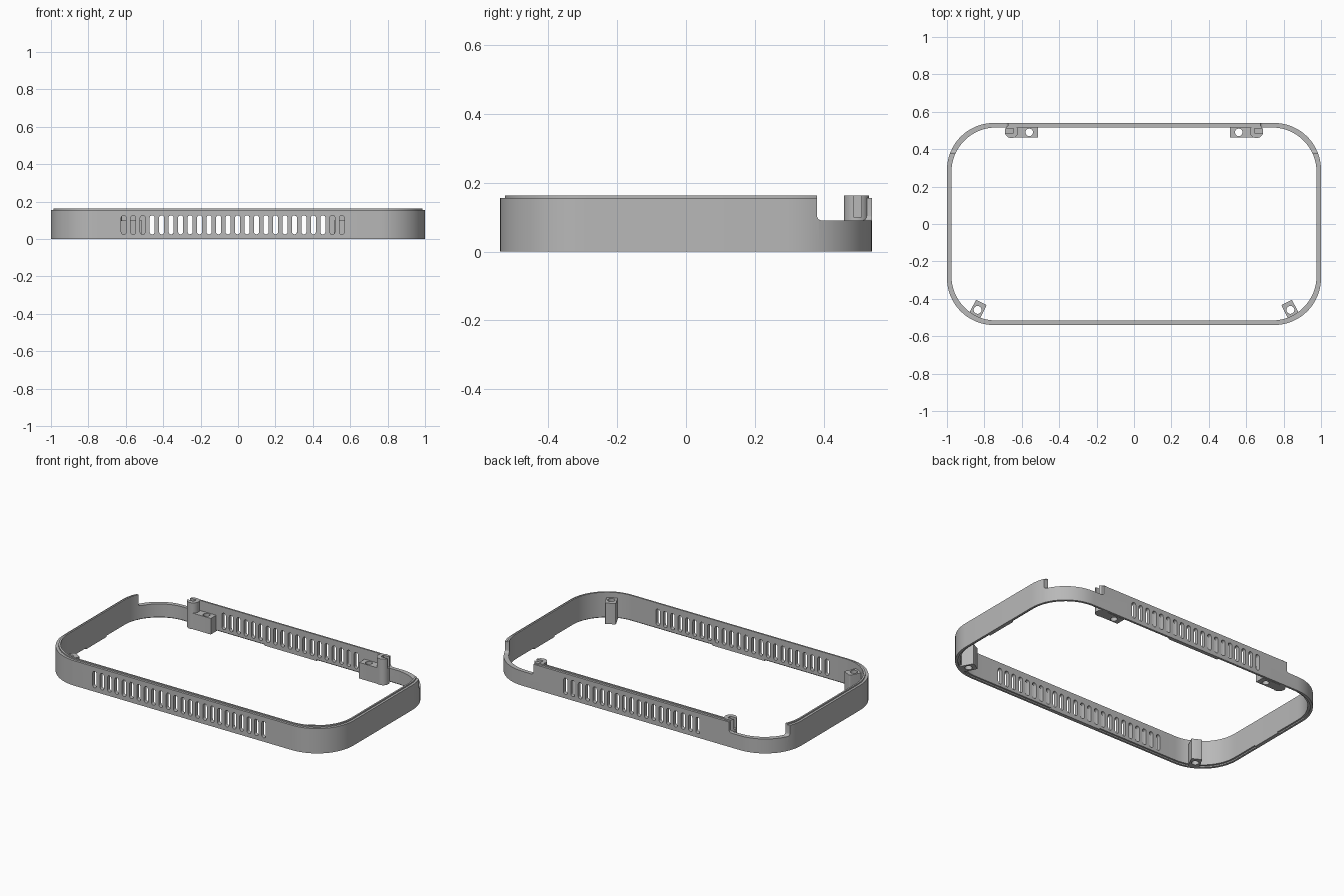
import bpy, bmesh, math
from mathutils import Matrix, Vector

cube = bpy.data.objects.get("Cube")
if cube:
    bpy.data.objects.remove(cube, do_unlink=True)

grey = bpy.data.materials.new("plain grey")
grey.use_nodes = True
grey.diffuse_color = (0.48, 0.48, 0.48, 1)
grey.node_tree.nodes["Principled BSDF"].inputs["Base Color"].default_value = grey.diffuse_color

HX, HY, R = 1.0, 0.54, 0.25      # half sizes and corner radius
WALL = 0.024                     # wall thickness
RIM, TOP = 0.155, 0.163          # shoulder and lip heights


def finish(name, bm):
    bmesh.ops.recalc_face_normals(bm, faces=bm.faces)
    me = bpy.data.meshes.new(name)
    bm.to_mesh(me)
    bm.free()
    me.materials.append(grey)
    ob = bpy.data.objects.new(name, me)
    bpy.context.collection.objects.link(ob)
    return ob


def add_box(bm, lo, hi):
    lo, hi = Vector(lo), Vector(hi)
    size = hi - lo
    mat = Matrix.Translation((lo + hi) / 2) @ Matrix.Diagonal((abs(size.x), abs(size.y), abs(size.z), 1))
    return bmesh.ops.create_cube(bm, size=1, matrix=mat)["verts"]


def box(name, lo, hi):
    bm = bmesh.new()
    add_box(bm, lo, hi)
    return finish(name, bm)


def cylinder(name, x, y, r, z0, z1):
    bm = bmesh.new()
    bmesh.ops.create_cone(bm, cap_ends=True, segments=32, radius1=r, radius2=r, depth=z1 - z0,
                          matrix=Matrix.Translation((x, y, (z0 + z1) / 2)))
    return finish(name, bm)


def combine(ob, other, op="DIFFERENCE"):
    # apply a boolean and discard the helper
    mod = ob.modifiers.new("cut", "BOOLEAN")
    mod.operation, mod.solver, mod.object = op, "EXACT", other
    deps = bpy.context.evaluated_depsgraph_get()
    me = bpy.data.meshes.new_from_object(ob.evaluated_get(deps))
    ob.modifiers.clear()
    ob.data = me
    bpy.data.objects.remove(other, do_unlink=True)


def rounded_ring(bm, inset, z):
    # inner corners are a little rounder than a true offset
    r = R - inset * 0.5
    cx, cy = HX - inset - r, HY - inset - r
    verts = []
    for k, (sx, sy) in enumerate(((1, 1), (-1, 1), (-1, -1), (1, -1))):
        for i in range(17):
            a = math.pi / 2 * (k + i / 16)
            verts.append(bm.verts.new((sx * cx + r * math.cos(a), sy * cy + r * math.sin(a), z)))
    return verts


# Frame: wall section swept round the rounded rectangle
section = [(0, 0), (0, RIM), (0.014, RIM), (0.014, TOP),
           (WALL, TOP), (WALL, 0.008), (0.013, 0.008), (0.013, 0)]
bm = bmesh.new()
rings = [rounded_ring(bm, *p) for p in section]
for j, a in enumerate(rings):
    b = rings[(j + 1) % len(rings)]
    n = len(a)
    for i in range(n):
        k = (i + 1) % n
        bm.faces.new((a[i], a[k], b[k], b[i]))
frame = finish("frame", bm)


# Vent slots in the front and back walls
def slots(first, count, y):
    bm = bmesh.new()
    r, low, high = 0.0135, 0.038, 0.113
    for s in range(count):
        x = first + s * 0.0507
        loop = []
        for base, start in ((high, 0), (low, math.pi)):
            for i in range(9):
                a = start + math.pi * i / 8
                loop.append(bm.verts.new((x + r * math.cos(a), y - 0.06, base + r * math.sin(a))))
        face = bm.faces.new(loop)
        out = bmesh.ops.extrude_face_region(bm, geom=[face])["geom"]
        bmesh.ops.translate(bm, vec=(0, 0.12, 0),
                            verts=[v for v in out if isinstance(v, bmesh.types.BMVert)])
    return finish("slot_cutter", bm)


combine(frame, slots(-0.611, 24, -HY))
combine(frame, slots(-0.459, 19, HY))

# Lowered back corners with filleted steps
for s in (-1, 1):
    bm = bmesh.new()
    add_box(bm, (s * 0.675, 0.38, 0.09), (s * 1.2, 0.8, 0.3))
    low = [e for e in bm.edges if all(v.co.z < 0.1 for v in e.verts)]
    bmesh.ops.bevel(bm, geom=low, offset=0.015, segments=5, profile=0.5, affect="EDGES")
    combine(frame, finish("notch_cutter", bm))

# Locating tabs in the bottom recess
for s, side in ((-1, "right"), (1, "left")):
    box(side + "_tab", (s * (HX - 0.012), -0.1, 0), (s * (HX - WALL), 0.1, 0.009))
for s, side in ((-1, "front"), (1, "back")):
    box(side + "_tab", (-0.18, s * (HY - 0.012), 0), (0.18, s * (HY - WALL), 0.009))

for s, side in ((-1, "right"), (1, "left")):
    # Front screw post, set square to the corner curve
    bm = bmesh.new()
    verts = add_box(bm, (0.145, -0.032, 0), (0.238, 0.032, 0.13))
    edges = [e for e in bm.edges if all(v.co.x < 0.15 for v in e.verts)
             and abs(e.verts[0].co.z - e.verts[1].co.z) > 0.1]
    bmesh.ops.bevel(bm, geom=edges, offset=0.007, segments=3, profile=0.5, affect="EDGES")
    angle = math.radians(-63 if s > 0 else -117)
    bm.transform(Matrix.Translation((s * 0.75, -0.29, 0)) @ Matrix.Rotation(angle, 4, "Z"))
    post = finish(side + "_front_post", bm)
    hx, hy = s * 0.75 + 0.19 * math.cos(angle), -0.29 + 0.19 * math.sin(angle)
    combine(post, cylinder("hole_cutter", hx, hy, 0.021, -0.1, 0.3))

    # Back bracket: drilled block with a slotted round peg
    bracket = box(side + "_back_bracket", (s * 0.512, 0.463, 0), (s * 0.655, 0.525, 0.1))
    combine(bracket, cylinder("peg", s * 0.655, 0.495, 0.036, 0, TOP), "UNION")
    combine(bracket, cylinder("hole_cutter", s * 0.56, 0.49, 0.02, -0.1, 0.3))
    combine(bracket, box("peg_slot", (s * 0.645, 0.486, 0.1), (s * 0.8, 0.51, 0.3)))

# Smooth the curves, keep the corners crisp
bpy.ops.object.select_all(action="DESELECT")
for ob in bpy.context.collection.objects:
    if ob.type == "MESH" and grey.name in ob.data.materials:
        ob.select_set(True)
        bpy.context.view_layer.objects.active = ob
bpy.ops.object.shade_smooth_by_angle(angle=math.radians(30))
